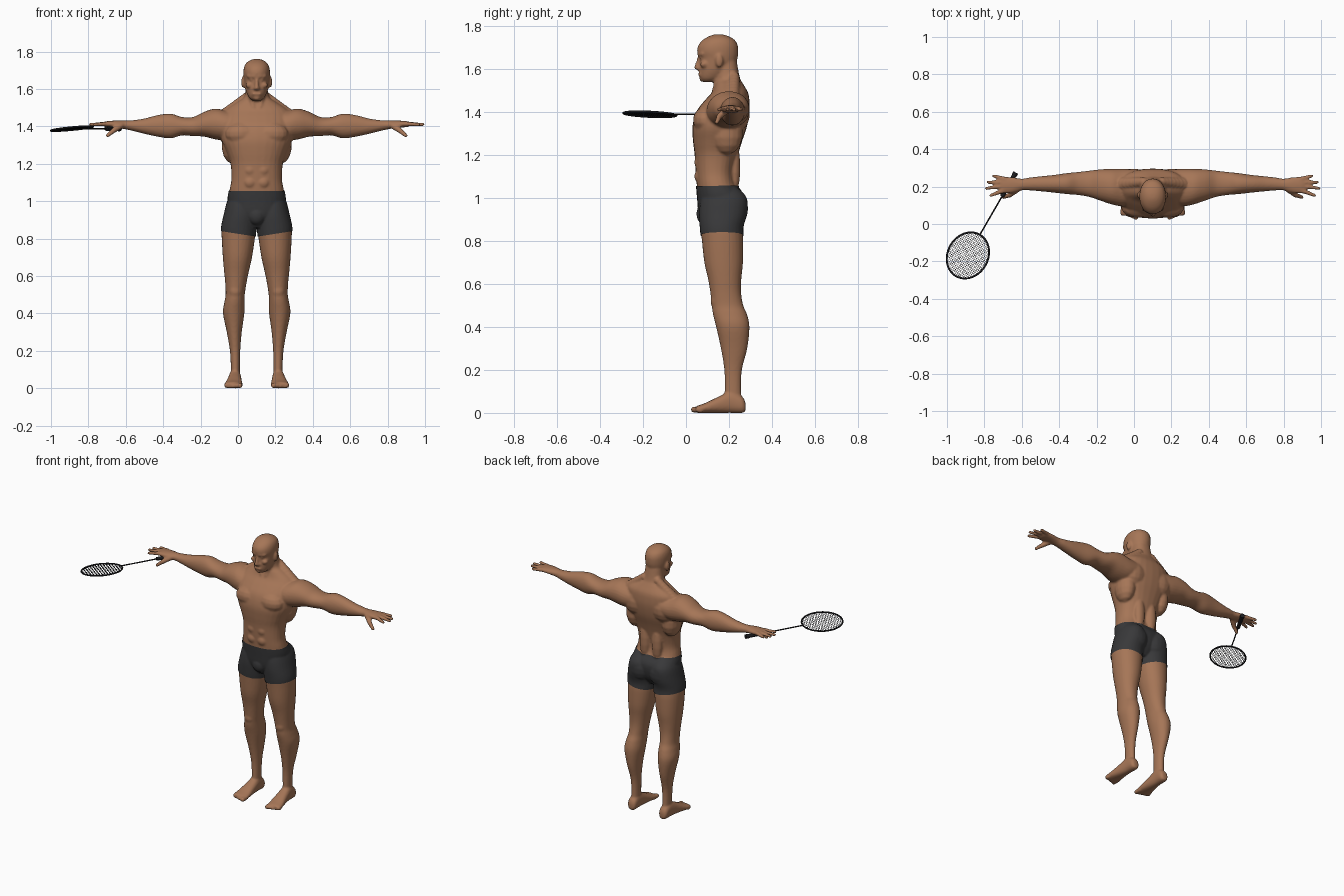
import bpy, bmesh, math
from mathutils import Vector, Matrix

cube = bpy.data.objects.get("Cube")
if cube:
    bpy.data.objects.remove(cube, do_unlink=True)


def material(name, colour):
    mat = bpy.data.materials.new(name)
    mat.use_nodes = True
    mat.diffuse_color = (*colour, 1)
    shader = next(n for n in mat.node_tree.nodes if n.type == "BSDF_PRINCIPLED")
    shader.inputs["Base Color"].default_value = (*colour, 1)
    shader.inputs["Roughness"].default_value = 0.7
    return mat


skin = material("skin", (.38, .18, .095))
cloth = material("shorts_cloth", (.04, .04, .042))
black = material("racket_black", (.012, .012, .014))

SIDES = (1, -1)
verts, faces = [], []


def smooth_sections(sections, steps=4):
    """Catmull-Rom interpolation between neighbouring cross-sections."""
    rows = [Vector(s) for s in sections]
    out = []
    for i in range(len(rows) - 1):
        p0, p1, p2 = rows[max(i - 1, 0)], rows[i], rows[i + 1]
        p3 = rows[min(i + 2, len(rows) - 1)]
        for k in range(steps):
            t = k / steps
            out.append(p1 + (p2 - p0) * (t / 2)
                       + (p0 * 2 - p1 * 5 + p2 * 4 - p3) * (t * t / 2)
                       + (p1 * 3 - p0 - p2 * 3 + p3) * (t ** 3 / 2))
    return out + [rows[-1]]


def skin_rings(rings):
    """Closed tube through rings of points, added to the body parts."""
    first, n = len(verts), len(rings[0])
    for ring in rings:
        verts.extend(ring)
    for r in range(len(rings) - 1):
        low = first + r * n
        for k in range(n):
            j = (k + 1) % n
            faces.append((low + k, low + j, low + n + j, low + n + k))
    last = len(verts) - n
    faces.append(tuple(range(first + n - 1, first - 1, -1)))
    faces.append(tuple(range(last, last + n)))


def loft(axis, sections, side=1, power=2.3, count=28):
    """Each section is (position, low a, high a, low b, high b)."""
    rings = []
    for t, a0, a1, b0, b1 in smooth_sections(sections):
        ring = []
        for k in range(count):
            ang = math.tau * k / count
            c, s = math.cos(ang), math.sin(ang)
            a = (a0 + a1) / 2 + (a1 - a0) / 2 * math.copysign(abs(c) ** (2 / power), c)
            b = (b0 + b1) / 2 + (b1 - b0) / 2 * math.copysign(abs(s) ** (2 / power), s)
            x, y, z = {"x": (t, a, b), "y": (a, t, b), "z": (a, b, t)}[axis]
            ring.append((x * side, y, z))
        rings.append(ring)
    skin_rings(rings)


def blob(centre, size, side=1, count=16):
    x, y, z = centre
    rings = []
    for i in range(count // 2):
        lat = math.pi * ((i + .25) / (count / 2 - .5) - .5)
        c, s = math.cos(lat), math.sin(lat)
        rings.append([(x * side + size[0] * c * math.cos(math.tau * k / count),
                       y + size[1] * c * math.sin(math.tau * k / count),
                       z + size[2] * s) for k in range(count)])
    skin_rings(rings)


def limb(start, end, r0, r1, side=1, count=8):
    a, b = Vector(start), Vector(end)
    for k in range(count):
        t = k / (count - 1)
        r = r0 + (r1 - r0) * t
        blob(a.lerp(b, t), (r, r, r), side, 10)


def symmetric(rows):
    return [(z, -half, half, y0, y1) for z, half, y0, y1 in rows]


# Torso and neck
loft("z", symmetric([
    (.86, .06, .10, .22), (.92, .13, .065, .26), (1, .152, .055, .27),
    (1.06, .145, .05, .235), (1.12, .135, .045, .226), (1.2, .14, .04, .243),
    (1.26, .16, .033, .26), (1.33, .188, .03, .283), (1.4, .19, .048, .295),
    (1.45, .185, .085, .295), (1.49, .165, .12, .288), (1.53, .105, .135, .265),
    (1.56, .066, .14, .25), (1.64, .055, .13, .235)]))

# Head
loft("z", symmetric([
    (1.538, .022, .08, .13), (1.555, .042, .064, .17), (1.59, .058, .06, .215),
    (1.62, .064, .062, .23), (1.65, .068, .062, .24), (1.68, .071, .052, .243),
    (1.71, .069, .058, .24), (1.735, .059, .08, .225), (1.752, .038, .11, .195),
    (1.76, .015, .135, .165)]), power=2.1)
limb((0, .06, 1.652), (0, .05, 1.606), .008, .013)
limb((-.016, .068, 1.573), (.016, .068, 1.573), .011, .011)
blob((0, .08, 1.552), (.022, .018, .014))

for s in SIDES:
    # Face details
    limb((.012, .061, 1.667), (.045, .075, 1.668), .01, .009, s)
    blob((.027, .073, 1.648), (.012, .01, .008), s)
    blob((.04, .085, 1.62), (.02, .02, .016), s)
    blob((.012, .06, 1.602), (.008, .011, .008), s)
    blob((.072, .155, 1.637), (.011, .018, .032), s)

    # Chest, stomach, back and seat muscles
    blob((.08, .09, 1.36), (.09, .058, .062), s)
    for level in (1.1, 1.165, 1.23):
        blob((.035, .068, level), (.036, .03, .034), s)
    blob((.1, .235, 1.39), (.085, .062, .085), s)
    blob((.13, .19, 1.3), (.058, .075, .1), s)
    blob((.045, .225, 1.14), (.035, .028, .12), s)
    blob((.075, .235, .95), (.07, .05, .078), s)
    limb((.05, .225, 1.56), (.17, .215, 1.455), .026, .04, s)
    limb((.035, .15, 1.57), (.015, .13, 1.49), .014, .012, s)

    # Arm and palm
    loft("x", [
        (.08, .11, .29, 1.34, 1.475), (.16, .095, .295, 1.325, 1.483),
        (.22, .105, .295, 1.33, 1.495), (.28, .125, .292, 1.345, 1.478),
        (.34, .145, .285, 1.348, 1.45), (.4, .155, .278, 1.352, 1.45),
        (.46, .16, .272, 1.336, 1.468), (.53, .168, .262, 1.345, 1.46),
        (.6, .175, .255, 1.36, 1.442), (.66, .18, .248, 1.375, 1.433),
        (.7, .18, .242, 1.384, 1.431), (.75, .166, .25, 1.392, 1.431),
        (.8, .163, .252, 1.396, 1.428), (.815, .172, .245, 1.4, 1.422)], s, 2.1)

    # Fingers and thumb
    for base, tip in (((.8, .177), (.865, .153)), ((.805, .2), (.888, .191)),
                      ((.805, .222), (.88, .224)), ((.79, .241), (.85, .257))):
        limb((*base, 1.414), (*tip, 1.41), .013, .01, s)
    limb((.725, .185, 1.405), (.765, .155, 1.378), .018, .015, s)
    limb((.765, .155, 1.378), (.797, .143, 1.351), .014, .011, s)

    # Leg
    loft("z", [
        (.03, .09, .138, .178, .262), (.1, .09, .138, .18, .256),
        (.2, .088, .143, .178, .26), (.3, .08, .16, .162, .285),
        (.4, .066, .18, .14, .295), (.46, .065, .173, .125, .283),
        (.5, .064, .166, .12, .266), (.56, .055, .168, .113, .256),
        (.62, .043, .174, .103, .257), (.7, .025, .181, .085, .265),
        (.8, .01, .187, .074, .266), (.86, .004, .187, .068, .263),
        (.93, .002, .172, .065, .28), (1, .01, .154, .075, .278),
        (1.05, .03, .125, .1, .23)], s, 2.1)
    blob((.115, .14, .52), (.034, .026, .04), s)

    # Foot and toes
    loft("y", [
        (.277, .1, .13, .01, .045), (.262, .086, .144, 0, .075),
        (.21, .084, .148, 0, .1), (.15, .08, .157, 0, .075),
        (.09, .076, .17, 0, .046), (.055, .077, .174, 0, .034),
        (.045, .085, .168, .003, .028)], s)
    for k in range(5):
        r = .015 - .0016 * k
        x = .09 + .0185 * k
        limb((x, .07, r), (x, .036 + .006 * k, r), r, r, s, 4)

# Front fullness of the shorts
blob((0, .09, .925), (.045, .038, .05))


def add_object(name, data, mat):
    obj = bpy.data.objects.new(name, data)
    bpy.context.scene.collection.objects.link(obj)
    data.materials.clear()
    data.materials.append(mat)
    return obj


def bake(obj):
    """Replace an object by its evaluated mesh."""
    graph = bpy.context.evaluated_depsgraph_get()
    mesh = bpy.data.meshes.new_from_object(obj.evaluated_get(graph))
    name, mat = obj.name, obj.data.materials[0]
    bpy.data.objects.remove(obj, do_unlink=True)
    mesh.shade_smooth()
    return add_object(name, mesh, mat)


# Fuse the parts into one smooth skin
parts = bpy.data.meshes.new("body_parts")
parts.from_pydata(verts, [], faces)
body = add_object("body", parts, skin)
fuse = body.modifiers.new("fuse", "REMESH")
fuse.mode = "VOXEL"
fuse.voxel_size = .0065
relax = body.modifiers.new("relax", "SMOOTH")
relax.factor = .5
relax.iterations = 3
body = bake(body)
body.data.transform(Matrix.Translation((.1, 0, 0)))

# Shorts: the hip area cut along waist and slanted hems, lifted off the skin
WAIST, HEM, SLANT, MID = 1.055, .81, .16, .1
bm = bmesh.new()
bm.from_mesh(body.data)


def trim(margin):
    """Remove every face beyond the waist or the hems."""
    extra = []
    for face in bm.faces:
        c = face.calc_center_median()
        if c.z > WAIST + margin or c.z < HEM + SLANT * abs(c.x - MID) - margin:
            extra.append(face)
    bmesh.ops.delete(bm, geom=extra, context="FACES")


trim(.03)
cuts = [((MID, 0, WAIST), (0, 0, 1))]
cuts += [((MID, 0, HEM), (-SLANT * s, 0, 1)) for s in SIDES]
for point, normal in cuts:
    bmesh.ops.bisect_plane(bm, geom=bm.verts[:] + bm.edges[:] + bm.faces[:],
                           plane_co=point, plane_no=normal)
trim(0)
bm.normal_update()
for v in bm.verts:
    v.co += v.normal * .004
shorts_mesh = bpy.data.meshes.new("shorts")
bm.to_mesh(shorts_mesh)
bm.free()
shorts_mesh.shade_smooth()
add_object("shorts", shorts_mesh, cloth)

# Racket, laid out along its handle
CENTRE = Vector((-.888, -.168, 1.388))
ALONG = Vector((.5, .865, 0))
ACROSS = Vector((.865, -.5, .12))
LONG, WIDE = .128, .108


def wire(name, paths, radius, cyclic=False, resolution=2):
    curve = bpy.data.curves.new(name, "CURVE")
    curve.dimensions = "3D"
    curve.bevel_depth = radius
    curve.bevel_resolution = resolution
    curve.use_fill_caps = True
    for path in paths:
        spline = curve.splines.new("POLY")
        spline.points.add(len(path) - 1)
        spline.use_cyclic_u = cyclic
        for point, (a, b) in zip(spline.points, path):
            point.co = (*(CENTRE + ALONG * a + ACROSS * b), 1)
    bake(add_object(name, curve, black))


def chords(count, reach, span, swap):
    lines = []
    for k in range(1, count):
        t = 2 * k / count - 1
        half = span * math.sqrt(1 - t * t)
        ends = [(t * reach, -half), (t * reach, half)]
        lines.append([(b, a) for a, b in ends] if swap else ends)
    return lines


angles = [math.tau * k / 64 for k in range(64)]
wire("racket_frame", [[(LONG * math.cos(t), WIDE * math.sin(t)) for t in angles]], .005, True)
wire("racket_strings", chords(26, LONG, WIDE, False) + chords(22, WIDE, LONG, True),
     .0008, resolution=0)
wire("racket_shaft", [[(LONG, 0), (.38, 0)]], .004)
wire("racket_grip", [[(.365, 0), (.5, 0)]], .012)
wire("racket_grip_end", [[(.495, 0), (.512, 0)]], .0145)
